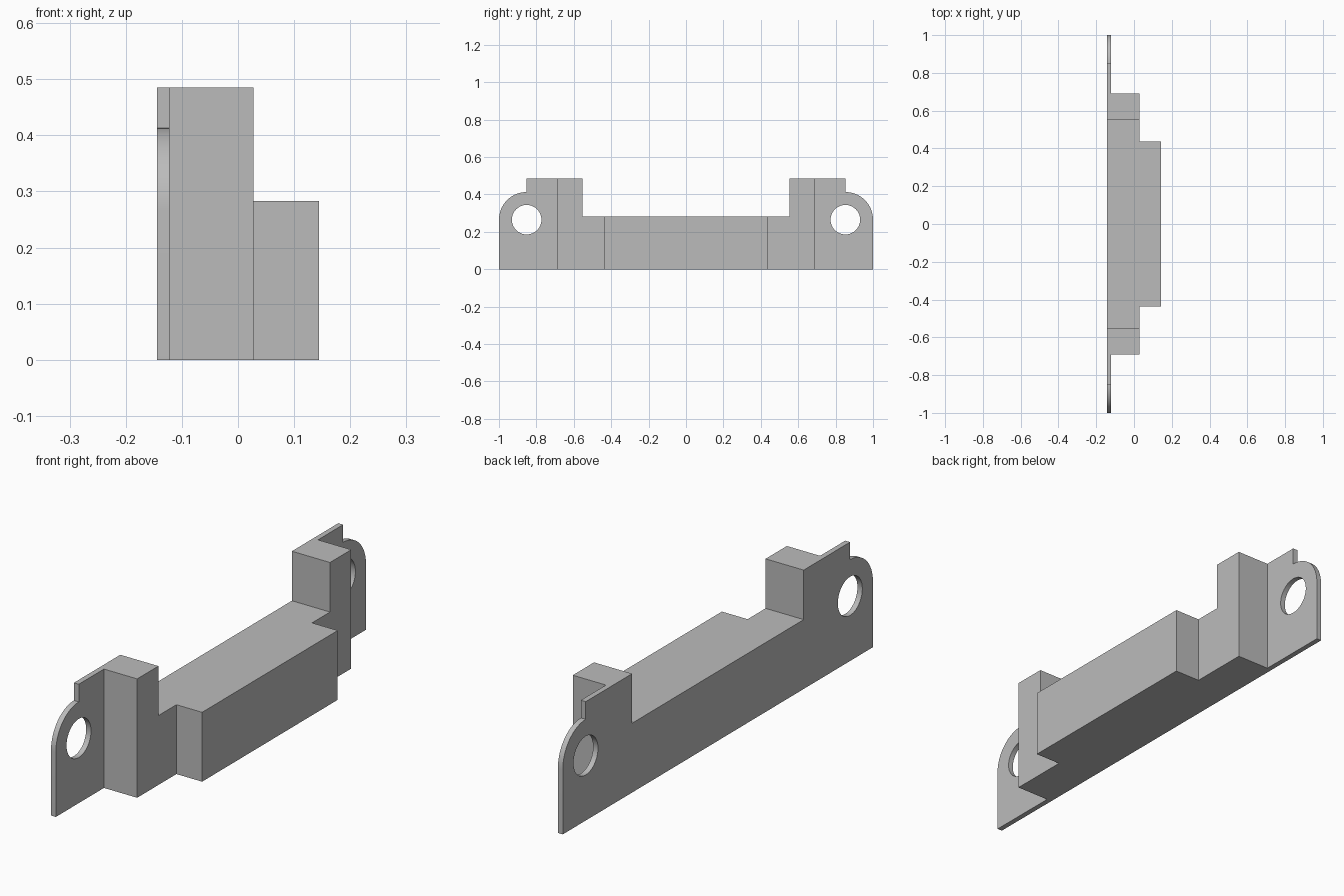
import bpy, bmesh
from math import cos, sin, pi, radians

cube = bpy.data.objects.get("Cube")
if cube:
    bpy.data.objects.remove(cube, do_unlink=True)

# Single material
grey = bpy.data.materials.new("plain grey")
grey.use_nodes = True
colour = (0.5, 0.5, 0.5, 1)
grey.diffuse_color = colour
grey.node_tree.nodes["Principled BSDF"].inputs["Base Color"].default_value = colour

# Main dimensions
BACK, PLATE, BODY, FRONT = -0.144, -0.122, 0.028, 0.144
TOP, MID = 0.485, 0.283
POST_IN, POST_OUT, BLOCK = 0.553, 0.69, 0.437
EAR_Y, EAR_Z, EAR_R, HOLE_R = 0.852, 0.265, 0.148, 0.079


def arc(cy, cz, r, start, end, steps):
    """Points along an arc, in (y, z)."""
    angles = [start + (end - start) * i / steps for i in range(steps + 1)]
    return [(cy + r * cos(a), cz + r * sin(a)) for a in angles]


def mirrored(half):
    """Complete a half outline that runs from the bottom to the middle."""
    return half + [(-y, z) for y, z in reversed(half)]


def slab(name, x0, x1, loops):
    """Extrude closed (y, z) loops from x0 to x1; inner loops become holes."""
    curve = bpy.data.curves.new(name, "CURVE")
    curve.dimensions = "2D"
    curve.fill_mode = "BOTH"
    curve.extrude = (x1 - x0) / 2
    for loop in loops:
        spline = curve.splines.new("POLY")
        spline.points.add(len(loop) - 1)
        for point, (y, z) in zip(spline.points, loop):
            point.co = (y, z, 0, 1)
        spline.use_cyclic_u = True
    obj = bpy.data.objects.new(name, curve)
    obj.location.x = (x0 + x1) / 2
    obj.rotation_euler = (radians(90), 0, radians(90))
    bpy.context.collection.objects.link(obj)
    bpy.ops.object.select_all(action="DESELECT")
    obj.select_set(True)
    bpy.context.view_layer.objects.active = obj
    bpy.ops.object.convert(target="MESH")
    obj = bpy.context.view_layer.objects.active
    # Weld caps to walls and make the normals consistent
    bm = bmesh.new()
    bm.from_mesh(obj.data)
    bmesh.ops.remove_doubles(bm, verts=bm.verts, dist=0.0001)
    bmesh.ops.recalc_face_normals(bm, faces=bm.faces)
    bm.to_mesh(obj.data)
    bm.free()
    obj.data.materials.clear()
    obj.data.materials.append(grey)
    bpy.ops.object.shade_smooth_by_angle(angle=radians(30))
    return obj


# Thin back plate with rounded, drilled ears
step = [(EAR_Y, TOP), (POST_IN, TOP), (POST_IN, MID)]
ear = arc(EAR_Y, EAR_Z, EAR_R, 0, pi / 2, 16)
outline = mirrored([(1, 0)] + ear + step)
holes = [arc(side * EAR_Y, EAR_Z, HOLE_R, 0, 2 * pi, 40)[:-1] for side in (-1, 1)]
slab("back_plate", BACK, PLATE, [outline] + holes)

# Main body with a raised post at each end
posts = [(POST_OUT, 0), (POST_OUT, TOP), (POST_IN, TOP), (POST_IN, MID)]
slab("main_body", PLATE, BODY, [mirrored(posts)])

# Shorter block on the outer face
slab("outer_block", BODY, FRONT, [mirrored([(BLOCK, 0), (BLOCK, MID)])])
